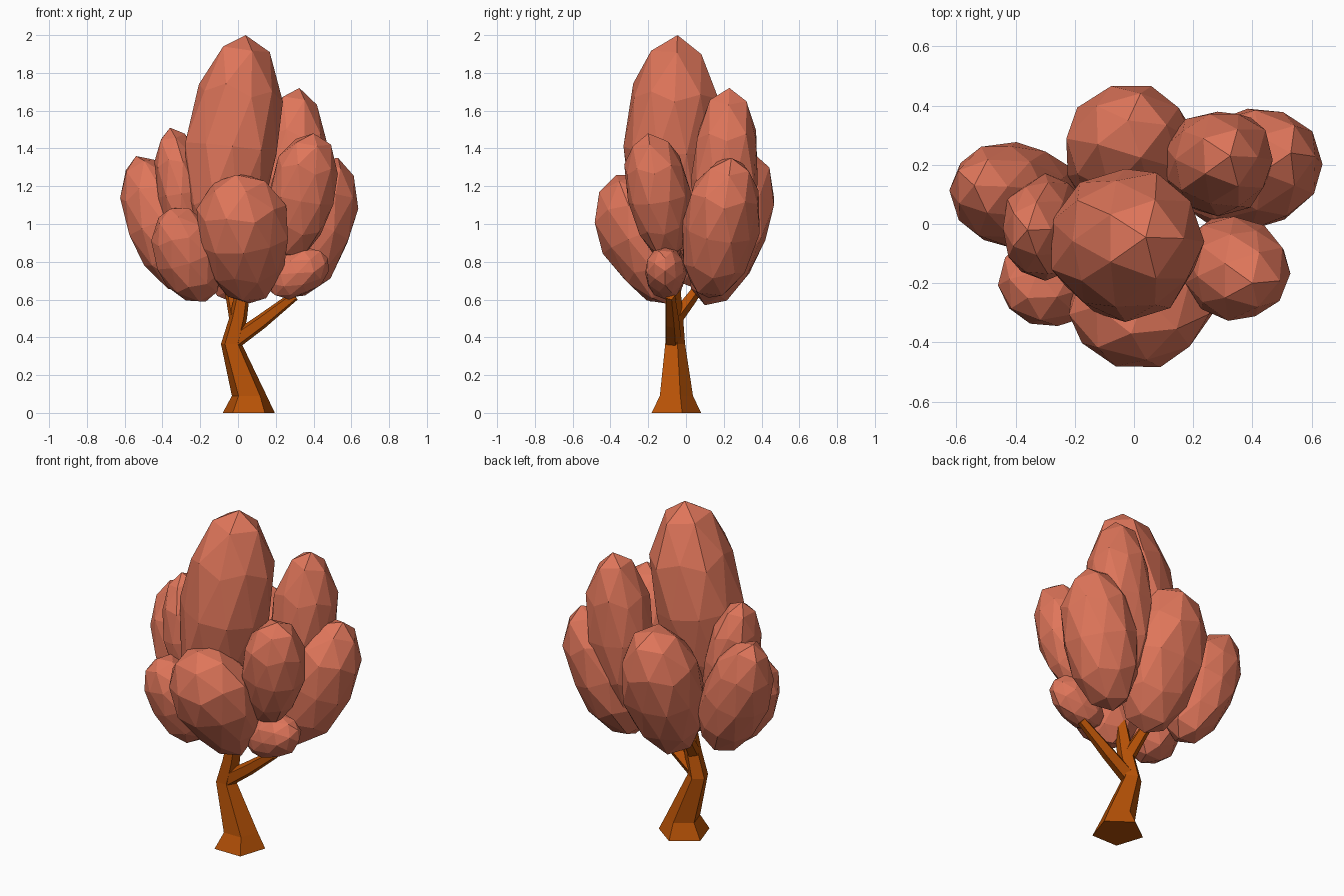
import bpy, bmesh, math, random
from mathutils import Vector

if "Cube" in bpy.data.objects:
    bpy.data.objects.remove(bpy.data.objects["Cube"])

random.seed(11)


def material(name, rgb):
    m = bpy.data.materials.new(name)
    m.diffuse_color = (*rgb, 1)
    m.use_nodes = True
    m.node_tree.nodes["Principled BSDF"].inputs["Base Color"].default_value = m.diffuse_color
    return m


LEAF = material("coral_leaves", (0.74, 0.18, 0.103))
BARK = material("orange_bark", (0.47, 0.083, 0.002))


def finish(bm, name, mat):
    bmesh.ops.recalc_face_normals(bm, faces=bm.faces)
    me = bpy.data.meshes.new(name)
    bm.to_mesh(me)
    bm.free()
    me.materials.append(mat)
    ob = bpy.data.objects.new(name, me)
    bpy.context.collection.objects.link(ob)
    return ob


def clump(name, bottom, top, rx, ry, taper=0.0):
    """Faceted, uneven egg whose long axis runs bottom to top; taper widens the top."""
    a, b = Vector(bottom), Vector(top)
    axis = b - a
    turn = Vector((0, 0, 1)).rotation_difference(axis)
    bm = bmesh.new()
    bmesh.ops.create_icosphere(bm, subdivisions=2, radius=1)
    for v in bm.verts:
        pole = abs(v.co.z) > 0.99
        k = 1 if pole else random.uniform(0.98, 1.08) * (1 + taper * v.co.z)
        h = 1 if pole else random.uniform(0.98, 1.05)
        p = Vector((v.co.x * rx * k, v.co.y * ry * k, v.co.z * axis.length / 2 * h))
        v.co = turn @ p + (a + b) / 2
    finish(bm, name, LEAF)


def limb(name, stations, level=False):
    """Five-sided tapering tube through (x, y, z, radius) stations."""
    pts = [Vector(s[:3]) for s in stations]
    up = Vector((0, 0, 1))
    turn = up.rotation_difference(up if level else pts[-1] - pts[0])
    bm = bmesh.new()
    rings = []
    for p, s in zip(pts, stations):
        ring = []
        for i in range(5):
            t = math.radians(90 + 72 * i)
            ring.append(bm.verts.new(p + turn @ Vector((s[3] * math.cos(t), s[3] * math.sin(t), 0))))
        rings.append(ring)
    for lo, hi in zip(rings, rings[1:]):
        for i in range(5):
            j = (i + 1) % 5
            bm.faces.new((lo[i], lo[j], hi[j], hi[i]))
    bm.faces.new(rings[0][::-1])
    bm.faces.new(rings[-1])
    finish(bm, name, BARK)


# Trunk with flared foot and a kink, then the branches
limb("trunk", [(0.057, -0.065, 0, 0.145), (0.06, -0.06, 0.09, 0.097),
               (-0.035, -0.063, 0.365, 0.058), (0.0, -0.065, 0.5, 0.05),
               (0.035, -0.07, 0.7, 0.037)], level=True)
limb("right_branch", [(-0.02, -0.07, 0.38, 0.046), (0.12, -0.075, 0.48, 0.04),
                      (0.30, -0.085, 0.62, 0.027)])
limb("back_branch", [(-0.01, -0.05, 0.51, 0.04), (-0.03, 0.02, 0.6, 0.034),
                     (-0.06, 0.1, 0.71, 0.025)])

# Foliage clumps: bottom point, top point, width and depth radii, taper
clump("crown_top", (-0.1, -0.1, 0.8), (0.04, -0.045, 2.0), 0.245, 0.245, 0.08)
clump("crown_back_right_tall", (0.24, 0.18, 0.74), (0.325, 0.23, 1.72), 0.18, 0.178, 0.08)
clump("crown_right", (0.25, 0.12, 0.61), (0.53, 0.24, 1.35), 0.205, 0.2)
clump("crown_front_right", (0.27, -0.09, 0.81), (0.4, -0.20, 1.48), 0.17, 0.165, 0.12)
clump("crown_front", (0.06, -0.11, 0.58), (-0.01, -0.37, 1.26), 0.24, 0.2, 0.18)
clump("crown_front_left", (-0.17, -0.1, 0.59), (-0.36, -0.25, 1.08), 0.172, 0.16)
clump("crown_left", (-0.26, 0.07, 0.65), (-0.54, 0.13, 1.36), 0.182, 0.178)
clump("crown_left_upper", (-0.24, 0.0, 0.82), (-0.36, -0.02, 1.51), 0.13, 0.175)
clump("crown_back", (0.01, 0.1, 0.57), (-0.02, 0.35, 1.38), 0.23, 0.208, 0.08)
clump("crown_small_right", (0.15, -0.11, 0.66), (0.475, -0.11, 0.82), 0.118, 0.108)
